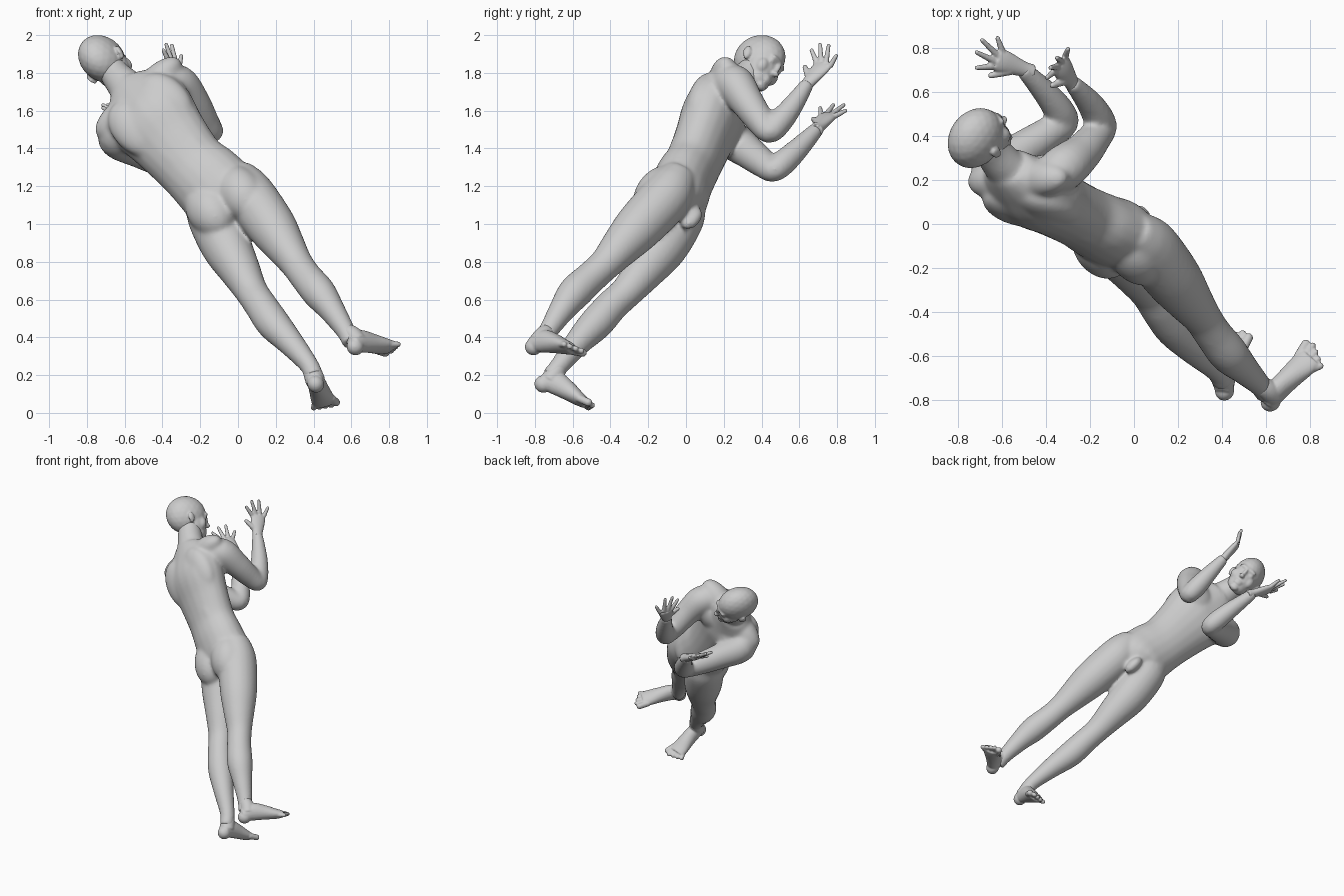
import bpy, bmesh, math
from mathutils import Vector as V, Matrix

if "Cube" in bpy.data.objects:
    bpy.data.objects.remove(bpy.data.objects["Cube"], do_unlink=True)

skin = bpy.data.materials.new("plain grey")
skin.use_nodes = True
GREY = (0.6, 0.6, 0.6, 1)
skin.diffuse_color = GREY
skin.node_tree.nodes["Principled BSDF"].inputs["Base Color"].default_value = GREY


def frame(side, up):
    """Matrix with columns left, front, up."""
    u = V(up).normalized()
    l = V(side)
    l = (l - u * l.dot(u)).normalized()
    return Matrix((l, u.cross(l) * -1, u)).transposed()


def catmull(a, b, c, d, t):
    return 0.5 * (2 * b + (c - a) * t + (2 * a - 5 * b + 4 * c - d) * t * t
                  + (3 * b - a - 3 * c + d) * t ** 3)


def loft(bm, rows, side, steps=5, n=20):
    """Elliptical tube through rows of x, y, z, half width, half depth."""
    rows = [[r[0], r[1], r[2], r[3], r[-1]] for r in rows]
    p = [rows[0]] + rows + [rows[-1]]
    path = []
    for i in range(1, len(p) - 2):
        for k in range(steps):
            path.append([catmull(*(p[i + j][q] for j in (-1, 0, 1, 2)), k / steps) for q in range(5)])
    path.append(rows[-1])
    rings = []
    for i, r in enumerate(path):
        tan = V(path[min(i + 1, len(path) - 1)][:3]) - V(path[max(i - 1, 0)][:3])
        m = frame(side, tan)
        rings.append([bm.verts.new(V(r[:3]) + m @ V((r[3] * math.cos(a), r[4] * math.sin(a), 0)))
                      for a in (2 * math.pi * k / n for k in range(n))])
    for a, b in zip(rings, rings[1:]):
        for k in range(n):
            bm.faces.new((a[k], a[(k + 1) % n], b[(k + 1) % n], b[k]))
    bm.faces.new(rings[0][::-1])
    bm.faces.new(rings[-1])


def ball(bm, pos, radii, m=Matrix.Identity(3)):
    r = (radii,) * 3 if isinstance(radii, float) else radii
    mat = Matrix.Translation(V(pos)) @ m.to_4x4() @ Matrix.Diagonal((*r, 1))
    bmesh.ops.create_icosphere(bm, subdivisions=3, radius=1, matrix=mat)


def finish(bm, name, voxel, smooth):
    """Fuse the overlapping volumes into one smooth skin."""
    bmesh.ops.recalc_face_normals(bm, faces=bm.faces)
    me = bpy.data.meshes.new(name)
    bm.to_mesh(me)
    bm.free()
    me.materials.append(skin)
    ob = bpy.data.objects.new(name, me)
    bpy.context.collection.objects.link(ob)
    rm = ob.modifiers.new("fuse", "REMESH")
    rm.mode, rm.voxel_size, rm.use_smooth_shade = "VOXEL", voxel, True
    sm = ob.modifiers.new("soften", "SMOOTH")
    sm.factor, sm.iterations = 0.5, smooth


body = bmesh.new()

# torso, from crotch to neck
CHEST_L = (-.72, -.03, -.68)
loft(body, [(-.035, -.05, 1.04, .12, .09), (-.07, -.045, 1.13, .20, .155), (-.15, -.015, 1.22, .205, .155),
            (-.245, .035, 1.31, .192, .145), (-.355, .09, 1.44, .212, .15), (-.45, .14, 1.56, .24, .16),
            (-.52, .20, 1.65, .22, .13), (-.58, .26, 1.72, .125, .10)], (-.73, .1, -.65))
# neck, running up into the skull
loft(body, [(-.53, .20, 1.66, .13, .10), (-.595, .27, 1.73, .098, .09), (-.64, .325, 1.78, .083, .085),
            (-.675, .365, 1.83, .075, .075)], CHEST_L)

# chest, shoulder blades, back muscles and the slope from neck to shoulder
chest = frame(CHEST_L, (-.43, .19, .45))
for s in (-1, 1):
    for base, off, radii in (((-.46, .15, 1.57), (.11, .095, .02), (.12, .065, .10)),
                             ((-.45, .15, 1.56), (.105, -.075, .0), (.125, .075, .18)),
                             ((-.27, .055, 1.36), (.06, -.085, 0), (.06, .055, .25)),
                             ((-.50, .19, 1.64), (.14, .0, .04), (.16, .085, .08))):
        ball(body, V(base) + chest @ V((s * off[0], *off[1:])), radii, chest)

# buttocks and groin
pelvis = frame((-.74, .25, -.63), (-.46, .59, .7))
ball(body, (.01, -.145, 1.165), (.125, .115, .17), pelvis)
ball(body, (-.15, -.115, 1.075), (.125, .115, .17), pelvis)
ball(body, (.03, .03, 1.03), (.04, .05, .075), pelvis)

# right and left legs
LEG_L = (-.74, .25, -.63)
loft(body, [(-.01, -.03, 1.27, .09), (.035, -.07, 1.20, .123), (.08, -.12, 1.125, .137), (.18, -.25, .985, .13),
            (.25, -.345, .88, .108), (.31, -.425, .79, .088), (.36, -.50, .72, .086), (.43, -.59, .635, .09),
            (.50, -.66, .54, .07), (.575, -.735, .425, .051), (.60, -.775, .37, .05)], LEG_L)
loft(body, [(-.19, .03, 1.17, .09), (-.16, -.01, 1.10, .123), (-.125, -.045, 1.02, .137), (-.06, -.125, .88, .133),
            (.01, -.22, .755, .11), (.07, -.31, .645, .088), (.12, -.39, .57, .087), (.185, -.475, .475, .09),
            (.275, -.57, .375, .072), (.375, -.665, .255, .052), (.405, -.72, .19, .05)], LEG_L)

# arms
R_WRIST, L_WRIST = V((-.285, .645, 1.745)), V((-.505, .705, 1.515))
loft(body, [(-.40, .20, 1.73, .09), (-.32, .255, 1.74, .105), (-.24, .32, 1.65, .09), (-.18, .39, 1.55, .077),
            (-.14, .44, 1.49, .064), (-.165, .49, 1.535, .069), (-.21, .56, 1.62, .058),
            (*R_WRIST, .038)], CHEST_L)
loft(body, [(-.60, .18, 1.52, .09), (-.64, .235, 1.455, .105), (-.52, .325, 1.385, .09), (-.39, .41, 1.32, .077),
            (-.315, .46, 1.285, .064), (-.34, .515, 1.325, .069), (-.405, .60, 1.405, .058),
            (*L_WRIST, .038)], CHEST_L)
finish(body, "body", .010, 20)


# feet: heel, arch and ball, then five toes
def foot(name, ankle, heel, toe, side, up):
    bm = bmesh.new()
    heel, toe, ankle = V(heel), V(toe), V(ankle)
    m = frame(side, up)
    d, l, u = toe - heel, m.col[0], m.col[2]
    loft(bm, [(*ankle, .045), (*ankle.lerp(heel + d * .22 + u * .05, .6), .05),
              (*(heel + d * .2 + u * .03), .053)], side)
    ball(bm, heel + u * .005 + d * .13, (.044, .048, .046), m)
    rows = [(.1, .015, .042, .045), (.28, .035, .048, .062), (.5, .022, .054, .052), (.7, .004, .062, .038),
            (.84, -.005, .062, .027)]
    loft(bm, [(*(heel + d * t + u * h), w, z) for t, h, w, z in rows], side)
    for k in range(5):
        r = .021 if k == 0 else .0155
        a = heel + d * .74 + l * (.046 - .023 * k) - u * .004
        b = heel + d * (.965 - .04 * abs(k - 1)) + l * (.062 - .031 * k) - u * .01
        loft(bm, [(*a, r), (*b, r)], side)
        ball(bm, b, r)
    finish(bm, name, .006, 4)


foot("right_foot", (.575, -.735, .43), (.59, -.845, .345), (.84, -.56, .35), (-.68, .6, -.41), (-.27, .25, .93))
foot("left_foot", (.375, -.665, .26), (.405, -.80, .165), (.465, -.475, .035), (.9, -.2, .3), (-.2, .42, .88))


# hands: thumb first, then the four fingers
def hand(name, wrist, palm, tips):
    bm = bmesh.new()
    palm = V(palm)
    tips = [V(t) for t in tips]
    across = (tips[4] - tips[1]).normalized()
    along = (palm - wrist).normalized()
    far = palm + along * .045
    loft(bm, [(*(wrist - along * .05), .037, .034), (*wrist, .036, .028), (*palm, .052, .026),
              (*far, .054, .02)], across)
    for k, tip in enumerate(tips):
        root = palm - along * .045 - across * .03 if k == 0 else far + across * (-.062 + .0285 * (k - 0.3))
        mid = root.lerp(tip, .55)
        r = .0175 if k == 0 else .0135
        loft(bm, [(*root, r * 1.2), (*mid, r), (*tip, r * .8)], across, n=10)
        ball(bm, tip, r * .8)
    finish(bm, name, .0055, 4)


hand("right_hand", R_WRIST, (-.32, .70, 1.81),
     [(-.37, .63, 1.83), (-.395, .665, 1.92), (-.38, .71, 1.95), (-.35, .755, 1.945), (-.30, .795, 1.89)])
hand("left_hand", L_WRIST, (-.585, .735, 1.555),
     [(-.65, .675, 1.555), (-.715, .71, 1.615), (-.715, .78, 1.63), (-.69, .835, 1.63), (-.62, .845, 1.60)])

# head, in its own left, front and up directions
head = bmesh.new()
hm = frame((-.65, .4, -.6), (-.39, .46, .73))
HC = V((-.70, .385, 1.85))
MIDLINE = [((0, -.012, .03), (.108, .145, .136)),     # skull
           ((0, .035, -.03), (.093, .097, .12)),      # face
           ((0, .055, -.10), (.072, .066, .06)),      # jaw
           ((0, .103, -.135), (.034, .024, .024)),    # chin
           ((0, .120, .026), (.07, .018, .018)),      # brow
           ((0, .128, -.012), (.014, .022, .045)),    # nose bridge
           ((0, .142, -.045), (.02, .021, .016)),     # nose tip
           ((0, .116, -.083), (.034, .019, .011)),    # upper lip
           ((0, .114, -.102), (.03, .019, .012))]     # lower lip
PAIRED = [((.042, .110, .0), (.021, .014, .013)),     # eye
          ((.055, .08, -.04), (.036, .035, .045)),    # cheek
          ((.108, -.005, -.02), (.014, .018, .034)),  # ear
          ((.118, -.016, -.008), (.009, .021, .031))]  # ear rim
for pos, radii in MIDLINE:
    ball(head, HC + hm @ V(pos), radii, hm)
for (x, y, z), radii in PAIRED:
    for s in (-1, 1):
        ball(head, HC + hm @ V((s * x, y, z)), radii, hm)
finish(head, "head", .007, 6)
